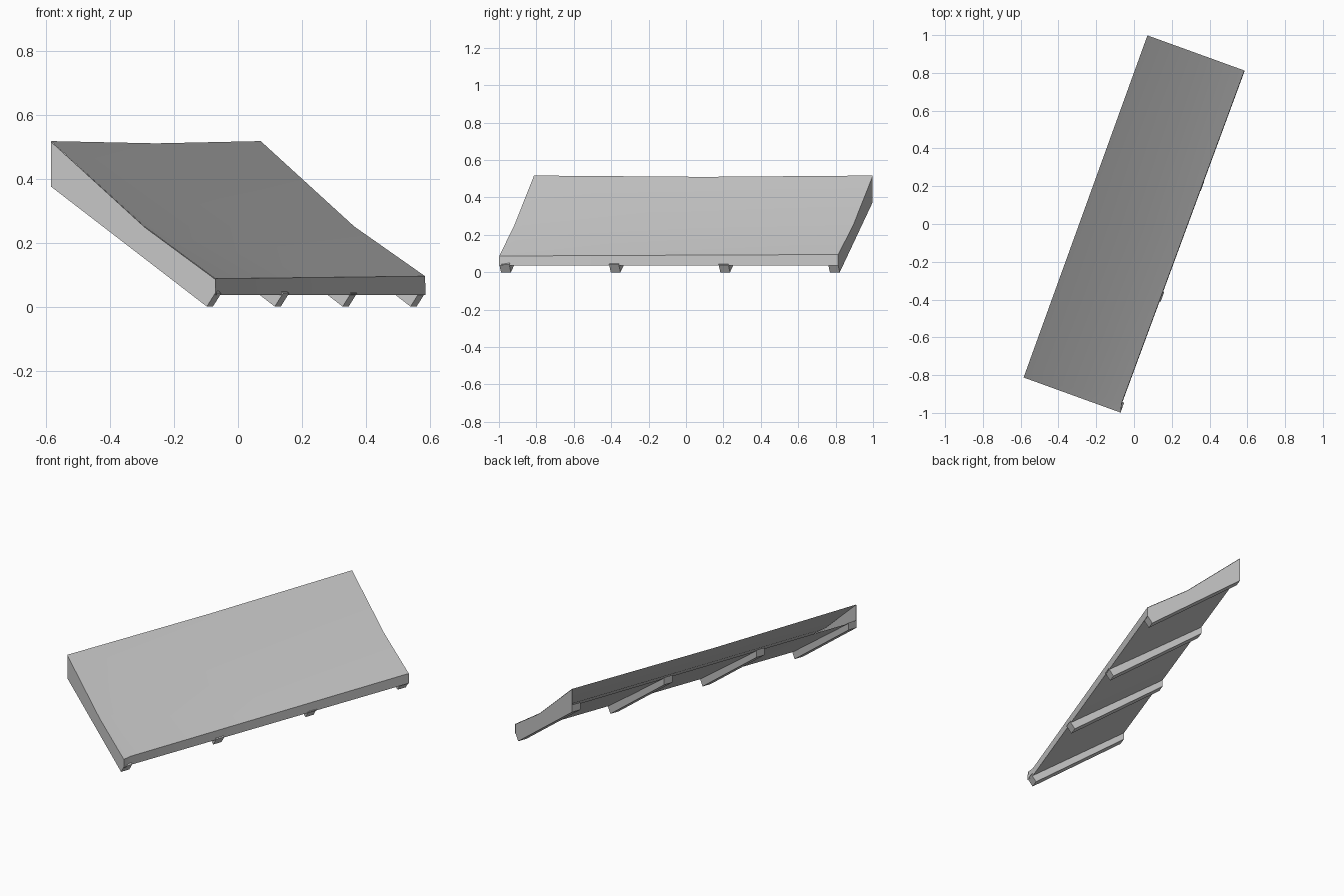
import bpy, bmesh, math

if "Cube" in bpy.data.objects:
    bpy.data.objects.remove(bpy.data.objects["Cube"], do_unlink=True)

HALF_LEN, HALF_W = 0.962, 0.273
ANGLE = math.radians(-19.9)

# One plain grey for the whole roof
grey = bpy.data.materials.new("plain_grey")
grey.use_nodes = True
colour = (0.57, 0.57, 0.57, 1)
grey.diffuse_color = colour
grey.node_tree.nodes["Principled BSDF"].inputs["Base Color"].default_value = colour


def straight(x, y, z):
    return x, y, z


def weathered(x, y, z):
    """Dip the ridge at mid length, tilt the eave and skew it slightly inward."""
    if x < -0.2 and z > 0.45:
        z -= 0.007 * (1 - abs(y) / HALF_LEN)
    elif x > 0.2:
        if z > 0.06:
            z += 0.004 * y / HALF_LEN
        if y > -0.95:
            x -= 0.006 * (1 - y / HALF_LEN)
    return x, y, z


def prism(name, profile, stations, shape=straight, open_back=False):
    """Sweep an (x, z) profile lengthwise; an open one has no ends or last side."""
    bm = bmesh.new()
    rings = [[bm.verts.new(shape(x, y, z)) for x, z in profile] for y in stations]
    n = len(profile)
    for a, b in zip(rings, rings[1:]):
        for i in range(n - open_back):
            j = (i + 1) % n
            bm.faces.new((a[i], b[i], b[j], a[j]))
    if not open_back:
        bm.faces.new(rings[0])
        bm.faces.new(rings[-1])
        bmesh.ops.recalc_face_normals(bm, faces=bm.faces)
    mesh = bpy.data.meshes.new(name)
    bm.to_mesh(mesh)
    bm.free()
    mesh.materials.append(grey)
    obj = bpy.data.objects.new(name, mesh)
    obj.rotation_euler.z = ANGLE
    bpy.context.collection.objects.link(obj)
    return obj


# Hollow roof: curved top, eave board and flat deck, open along the high side
roof_top = [(-HALF_W, 0.517), (0.038, 0.25), (HALF_W, 0.091)]
roof = prism("roof_shell", roof_top + [(HALF_W + 0.002, 0.036), (-HALF_W, 0.415)],
             [-HALF_LEN - 0.001, -0.915, 0, HALF_LEN + 0.001], weathered, True)
bpy.ops.object.select_all(action="DESELECT")
roof.select_set(True)
bpy.context.view_layer.objects.active = roof
bpy.ops.object.shade_smooth_by_angle(angle=math.radians(30))

# Straight rafters under the deck
rafter = [(-HALF_W, 0.42), (HALF_W, 0.042), (0.245, 0.0), (-HALF_W, 0.375)]
W = 0.055
for i in range(4):
    y = (HALF_LEN - W / 2) * (2 * i / 3 - 1)
    prism(f"rafter_{i + 1}", rafter, [y - W / 2, y + W / 2])

# Thin gable boards closing both ends, just below the roof skin
gable = [(x, z - 0.002) for x, z in roof_top] + rafter[1:]
for side, name in ((-1, "front_gable"), (1, "back_gable")):
    prism(name, gable, [side * (HALF_LEN - 0.004), side * (HALF_LEN + 0.001)], weathered)
